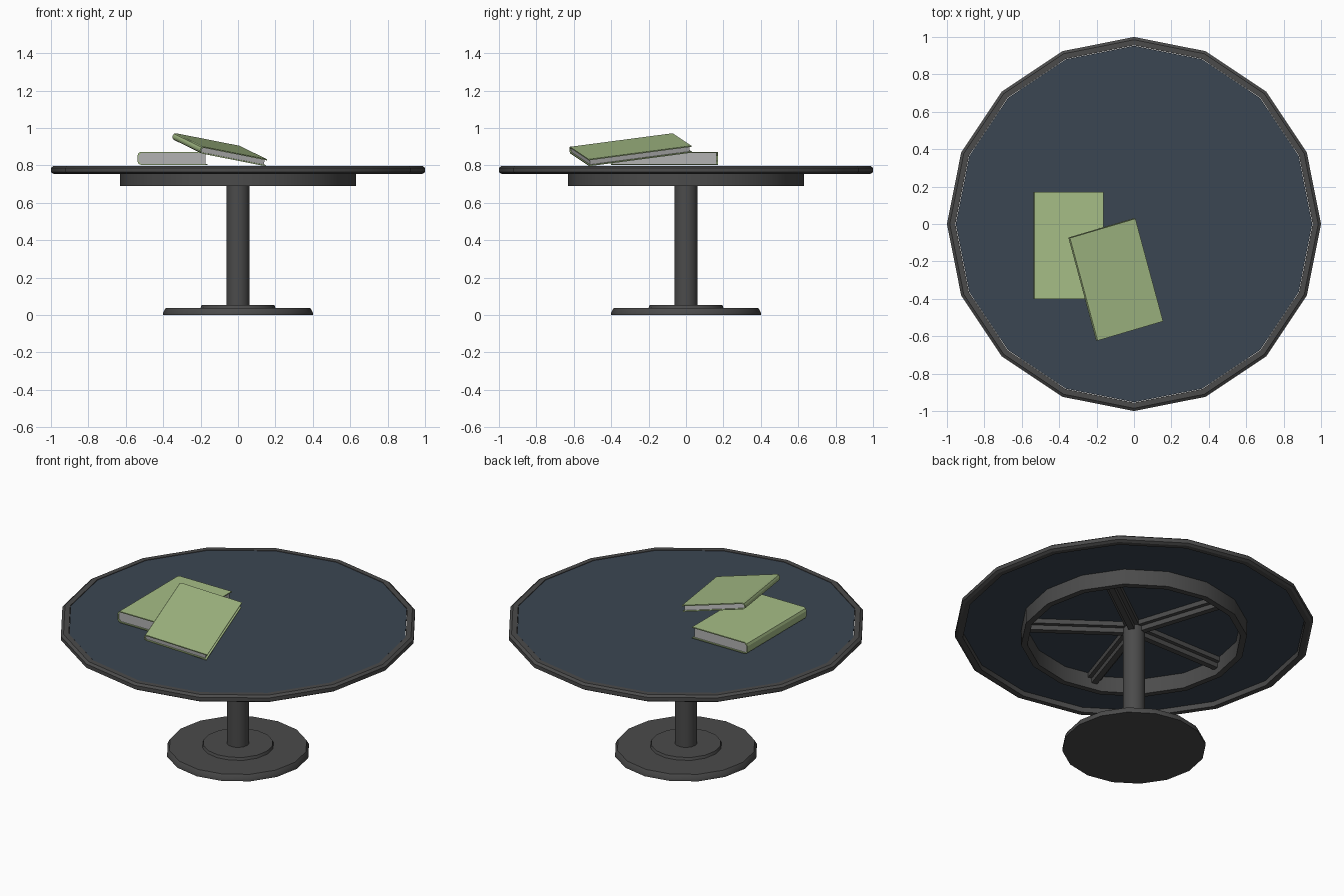
import bpy, bmesh, math
from mathutils import Matrix, Vector

if "Cube" in bpy.data.objects:
    bpy.data.objects.remove(bpy.data.objects["Cube"])


def material(name, rgb):
    m = bpy.data.materials.new(name)
    m.diffuse_color = (*rgb, 1)
    m.use_nodes = True
    m.node_tree.nodes["Principled BSDF"].inputs["Base Color"].default_value = m.diffuse_color
    return m


METAL = material("dark_metal", (0.07, 0.07, 0.07))
NAVY = material("navy_panel", (0.044, 0.061, 0.084))
GREEN = material("green_cover", (0.38, 0.51, 0.24))
PAPER = material("paper", (0.45, 0.45, 0.45))


def finish(name, bm, mat, matrix=None, smooth=False):
    bmesh.ops.recalc_face_normals(bm, faces=bm.faces[:])
    me = bpy.data.meshes.new(name)
    bm.to_mesh(me)
    bm.free()
    ob = bpy.data.objects.new(name, me)
    bpy.context.collection.objects.link(ob)
    me.materials.append(mat)
    if matrix:
        ob.matrix_world = matrix
    if smooth:
        bpy.ops.object.select_all(action='DESELECT')
        ob.select_set(True)
        bpy.context.view_layer.objects.active = ob
        bpy.ops.object.shade_smooth_by_angle(angle=math.radians(30))
    return ob


def lathe(name, profile, mat, ring=False, n=16):
    """Turn an (r, z) profile around z; ring=True closes the profile, else the ends are capped."""
    bm = bmesh.new()
    rows = [[bm.verts.new((r * math.cos(i * math.tau / n), r * math.sin(i * math.tau / n), z))
             for i in range(n)] for r, z in profile]
    pairs = list(zip(rows, rows[1:]))
    if ring:
        pairs.append((rows[-1], rows[0]))
    else:
        bm.faces.new(rows[0])
        bm.faces.new(rows[-1])
    for a, b in pairs:
        for i in range(n):
            j = (i + 1) % n
            bm.faces.new((a[i], a[j], b[j], b[i]))
    return finish(name, bm, mat, smooth=True)


def extrude_xz(name, points, y0, y1, mat, matrix):
    """Extrude a closed (x, z) outline along y."""
    bm = bmesh.new()
    face = bm.faces.new([bm.verts.new((x, y0, z)) for x, z in points])
    new = bmesh.ops.extrude_face_region(bm, geom=[face])["geom"]
    bmesh.ops.translate(bm, vec=(0, y1 - y0, 0),
                        verts=[v for v in new if isinstance(v, bmesh.types.BMVert)])
    return finish(name, bm, mat, matrix)


# Table top: rim and recessed panel
lathe("table_rim", [(0.985, 0.755), (1, 0.764), (1, 0.787), (0.985, 0.798),
                    (0.955, 0.798), (0.955, 0.755)], METAL, ring=True)
lathe("table_panel", [(0.953, 0.785), (0.953, 0.796)], NAVY)

# Support ring, column and stepped foot
lathe("support_ring", [(0.63, 0.69), (0.63, 0.785), (0.595, 0.785), (0.595, 0.69)], METAL, ring=True)
lathe("column", [(0.062, 0.05), (0.062, 0.785)], METAL)
lathe("foot_plate", [(0.40, 0), (0.40, 0.014), (0.387, 0.037), (0.20, 0.037),
                     (0.195, 0.053), (0.06, 0.053)], METAL)

# Five T-section spokes under the panel
tee = [(-0.04, 0.785), (-0.04, 0.757), (-0.017, 0.757), (-0.017, 0.728),
       (0.017, 0.728), (0.017, 0.757), (0.04, 0.757), (0.04, 0.785)]
for k in range(5):
    rot = Matrix.Rotation(math.radians(90 + 72 * k), 4, 'Z')
    extrude_xz(f"spoke_{k + 1}", tee, 0.05, 0.6, METAL, rot)


def book(name, t, matrix, w=0.375, l=0.573, c=0.006):
    """Hardback with rounded spine at -x; local origin is the centre of its top face."""
    a, b = -w / 2, w / 2
    r = min(0.02, t * 0.4)
    outer = [(b, 0), (a + r, 0), (a + r * 0.3, -r * 0.3), (a, -r),
             (a, r - t), (a + r * 0.3, r * 0.3 - t), (a + r, -t), (b, -t)]
    inner = [(b, c - t), (a + r, c - t), (a + c, r - t), (a + c, -r), (a + r, -c), (b, -c)]
    extrude_xz(name + "_cover", outer + inner, -l / 2, l / 2, GREEN, matrix)
    p = b - 0.01
    pages = [(p, c - t), (a + r, c - t), (a + c, r - t), (a + c, -r), (a + r, -c), (p, -c)]
    extrude_xz(name + "_pages", pages, -l / 2 + 0.008, l / 2 - 0.008, PAPER, matrix)


# Flat book, and a thinner one leaning on it
book("lower_book", 0.07, Matrix.Translation((-0.35, -0.115, 0.873)))
x = Vector((0.355, 0.105, -0.07)).normalized()
z = x.cross(Vector((-0.16, 0.55, 0.075))).normalized()
y = z.cross(x)
lean = Matrix((x, y, z)).transposed().to_4x4()
book("leaning_book", 0.038, Matrix.Translation((-0.095, -0.298, 0.904)) @ lean)
